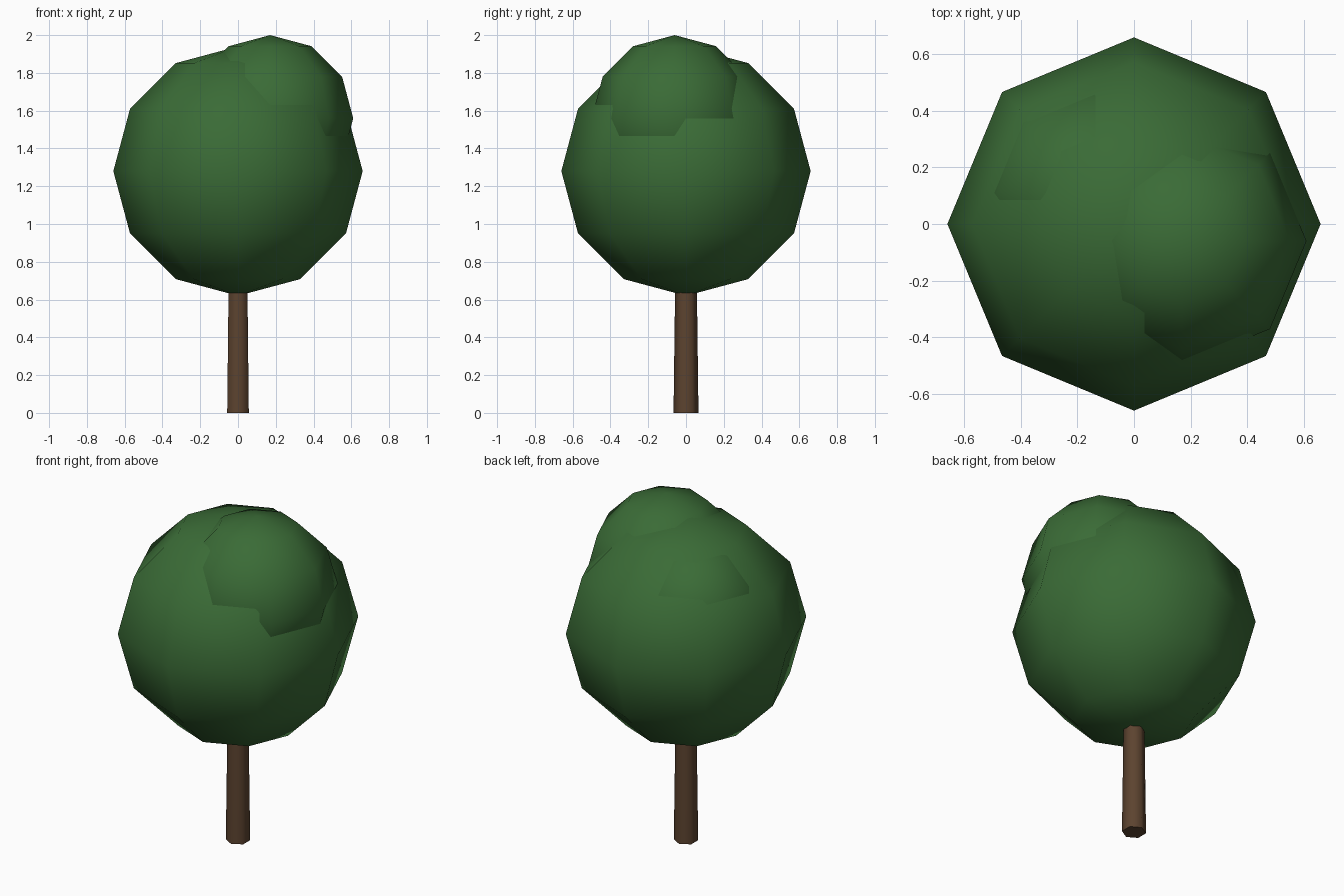
import bpy, bmesh, math

if "Cube" in bpy.data.objects:
    bpy.data.objects.remove(bpy.data.objects["Cube"])


def material(name, rgb):
    # sRGB 0-255 to linear
    lin = [((c / 255 + 0.055) / 1.055) ** 2.4 for c in rgb]
    m = bpy.data.materials.new(name)
    m.diffuse_color = (*lin, 1)
    m.use_nodes = True
    m.node_tree.nodes["Principled BSDF"].inputs["Base Color"].default_value = m.diffuse_color
    return m


def finish(bm, name, mat):
    bmesh.ops.recalc_face_normals(bm, faces=bm.faces)
    mesh = bpy.data.meshes.new(name)
    bm.to_mesh(mesh)
    bm.free()
    mesh.materials.append(mat)
    ob = bpy.data.objects.new(name, mesh)
    bpy.context.collection.objects.link(ob)
    return ob


leaf = material("leaf green", (58, 107, 54))
bark = material("bark brown", (92, 67, 47))

# Trunk: tapered hexagon with corners on the y axis
bm = bmesh.new()
rings = []
for z, r in ((0, 0.066), (0.95, 0.054)):
    rings.append([bm.verts.new((r * math.sin(i * math.pi / 3),
                                r * math.cos(i * math.pi / 3), z)) for i in range(6)])
for i in range(6):
    j = (i + 1) % 6
    bm.faces.new((rings[0][i], rings[0][j], rings[1][j], rings[1][i]))
bm.faces.new(rings[0])
bm.faces.new(rings[1])
for f in bm.faces:
    f.smooth = abs(f.calc_center_median().z - 0.475) < 0.1
for e in bm.edges:
    e.smooth = abs(e.verts[0].co.z - e.verts[1].co.z) > 0.1
finish(bm, "trunk", bark)

# Foliage: three overlapping low-poly smooth balls
for name, x, y, z, r in (("main_crown", 0, 0, 1.28, 0.66),
                         ("upper_right_crown", 0.17, -0.06, 1.56, 0.44),
                         ("back_left_crown", -0.14, 0.11, 1.47, 0.40)):
    bm = bmesh.new()
    bmesh.ops.create_uvsphere(bm, u_segments=8, v_segments=6, radius=r)
    bmesh.ops.translate(bm, vec=(x, y, z), verts=bm.verts)
    for f in bm.faces:
        f.smooth = True
    finish(bm, name, leaf)
